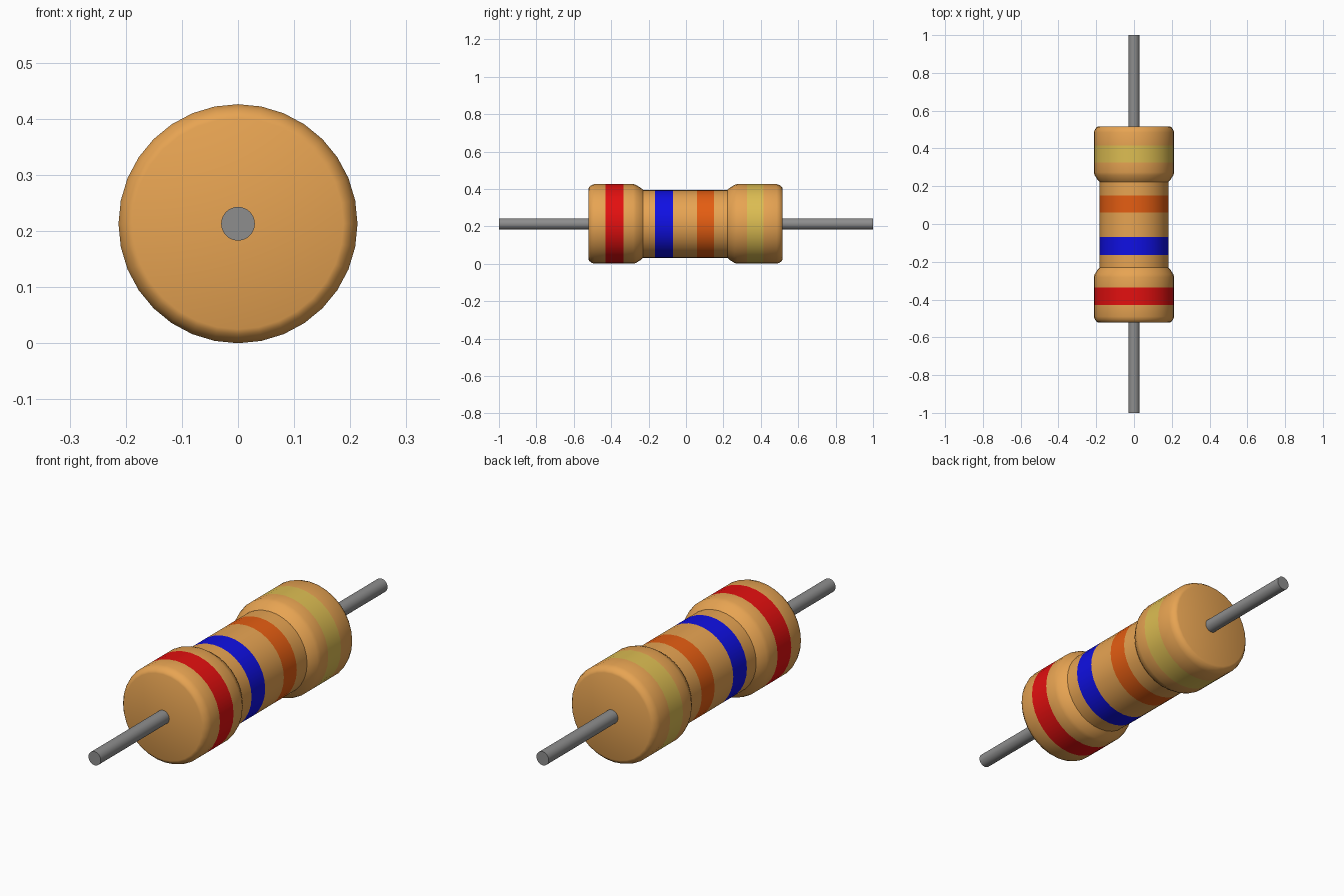
import bpy
import bmesh
import math
from mathutils import Vector

cube = bpy.data.objects.get("Cube")
if cube:
    bpy.data.objects.remove(cube)

SIDES = 32
AXIS_Z = 0.213


def material(name, rgb):
    m = bpy.data.materials.new(name)
    m.use_nodes = True
    m.diffuse_color = (*rgb, 1)
    m.node_tree.nodes["Principled BSDF"].inputs["Base Color"].default_value = (*rgb, 1)
    return m


tan = material("tan", (0.80, 0.37, 0.085))
red = material("red", (0.77, 0.005, 0.005))
blue = material("blue", (0.005, 0.005, 0.77))
orange = material("orange", (0.78, 0.11, 0.006))
gold = material("gold", (0.72, 0.51, 0.085))
steel = material("grey metal", (0.27, 0.27, 0.27))


def lathe(name, profile, mats, bands=()):
    """Revolve (radius, y) points about the y axis; bands are (y0, y1) per extra material."""
    bm = bmesh.new()
    rings = []
    for r, y in profile:
        angles = [2 * math.pi * i / SIDES for i in range(SIDES)]
        rings.append([bm.verts.new((r * math.sin(a), y, AXIS_Z + r * math.cos(a))) for a in angles])
    for a, b in zip(rings, rings[1:]):
        for i in range(SIDES):
            j = (i + 1) % SIDES
            bm.faces.new((a[i], a[j], b[j], b[i]))
    bm.faces.new(rings[0])
    bm.faces.new(rings[-1])
    bmesh.ops.recalc_face_normals(bm, faces=bm.faces)
    # Colour the painted bands by position along the axis
    for f in bm.faces:
        y = f.calc_center_median().y
        for k, (y0, y1) in enumerate(bands, 1):
            if y0 < y < y1:
                f.material_index = k
    mesh = bpy.data.meshes.new(name)
    bm.to_mesh(mesh)
    bm.free()
    for m in mats:
        mesh.materials.append(m)
    ob = bpy.data.objects.new(name, mesh)
    bpy.context.collection.objects.link(ob)
    bpy.ops.object.select_all(action='DESELECT')
    ob.select_set(True)
    bpy.context.view_layer.objects.active = ob
    bpy.ops.object.shade_smooth_by_angle(angle=math.radians(40))
    return ob


def cap_profile(outer, inner, band):
    """Rounded end cap from its outer face to its slope down to the body."""
    s = 1 if inner > outer else -1
    R = 0.213
    return [(0.188, outer), (0.197, outer + s * 0.004), (0.207, outer + s * 0.016),
            (R, outer + s * 0.032), (R, band[0]), (R, band[1]),
            (R, inner - s * 0.052), (0.208, inner - s * 0.036),
            (0.193, inner - s * 0.012), (0.182, inner)]


# Body with two end caps and four painted bands
RED, BLUE = (-0.43, -0.335), (-0.165, -0.07)
ORANGE, GOLD = (0.06, 0.15), (0.325, 0.415)
front = cap_profile(-0.522, -0.23, RED)
back = cap_profile(0.517, 0.222, GOLD[::-1])
waist = [(0.182, y) for y in BLUE + ORANGE]
lathe("body", front + waist + back[::-1], [tan, red, blue, orange, gold],
      [RED, BLUE, ORANGE, GOLD])

# Wire leads
for name, start, end in (("front_lead", -1, -0.5), ("back_lead", 0.5, 1)):
    lathe(name, [(0.03, start), (0.03, end)], [steel])
